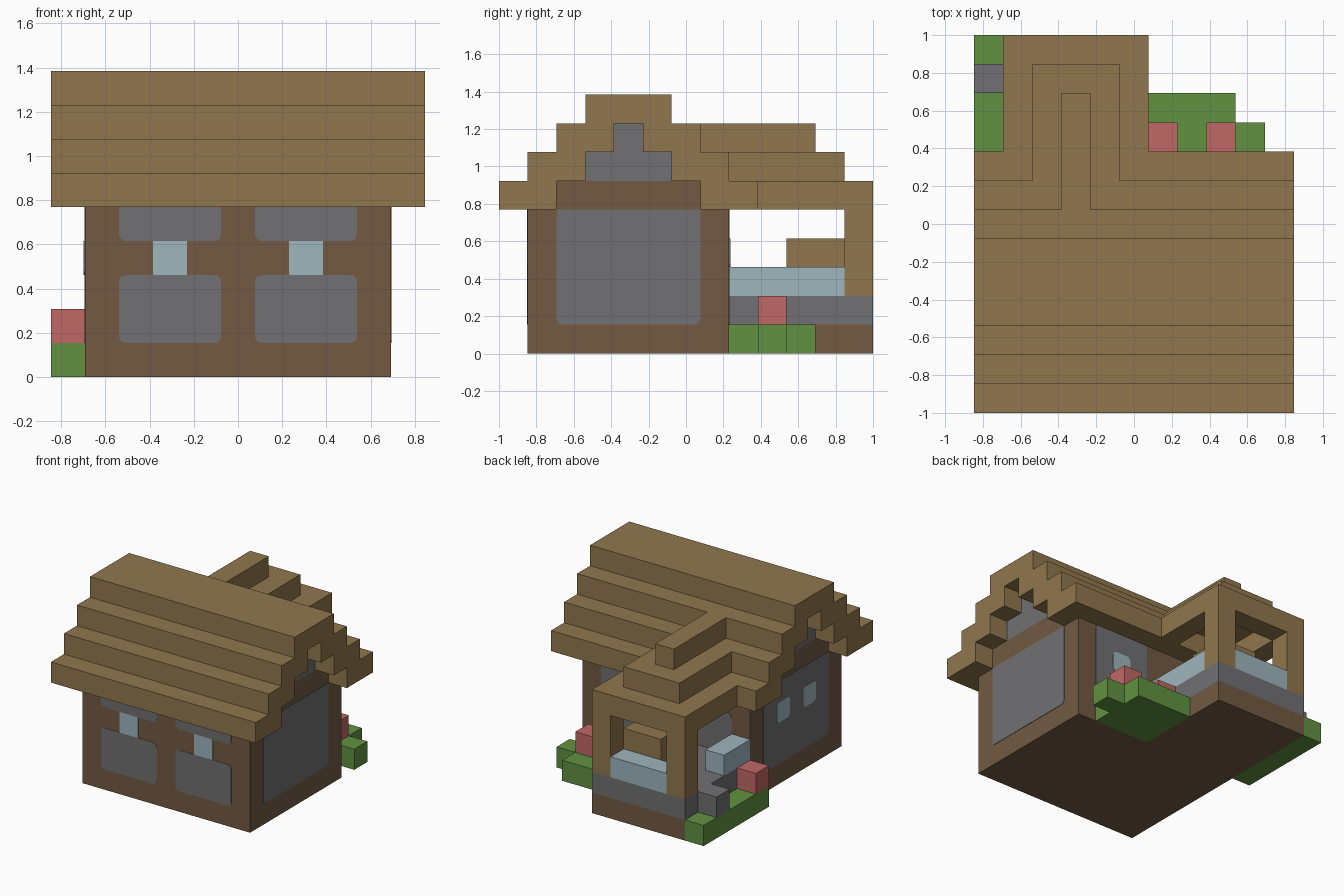
import bpy, bmesh, math
from mathutils import Vector

cube = bpy.data.objects.get("Cube")
if cube:
    bpy.data.objects.remove(cube, do_unlink=True)

U = 2 / 13  # size of one block


def material(name, rgb):
    lin = [(c / 255 / 12.92) if c < 11 else ((c / 255 + 0.055) / 1.055) ** 2.4 for c in rgb]
    m = bpy.data.materials.new(name)
    m.use_nodes = True
    m.diffuse_color = (*lin, 1)
    m.node_tree.nodes["Principled BSDF"].inputs["Base Color"].default_value = (*lin, 1)
    return m


wood = material("roof wood", (144, 119, 78))
brown = material("dark wall wood", (114, 90, 66))
grey = material("stone grey", (113, 112, 114))
blue = material("glass blue", (158, 182, 190))
red = material("flower red", (192, 104, 101))
green = material("leaf green", (97, 145, 65))


def point(i, j, k):
    """Block grid corner to world position."""
    return Vector(((i - 5.5) * U, (j - 6.5) * U, k * U))


def finish(name, bm, mat):
    bmesh.ops.recalc_face_normals(bm, faces=bm.faces)
    me = bpy.data.meshes.new(name)
    bm.to_mesh(me)
    bm.free()
    me.materials.append(mat)
    ob = bpy.data.objects.new(name, me)
    bpy.context.collection.objects.link(ob)


def blocks(name, mat, *boxes):
    """Boxes given as (x range, y range, z range) in block units."""
    bm = bmesh.new()
    for spans in boxes:
        a = point(*[s[0] for s in spans])
        b = point(*[s[1] for s in spans])
        vs = bmesh.ops.create_cube(bm, size=1)["verts"]
        for v in vs:
            v.co = [(a[n] + b[n]) / 2 + v.co[n] * (b[n] - a[n]) for n in range(3)]
    finish(name, bm, mat)


def plate(name, mat, side, across, up, layer=1, r=0.2, round_top=True):
    """Thin plate on a house wall, with rounded corners."""
    (a0, a1), (z0, z1) = across, up
    outline = []
    corners = [(a1, z1, -1, -1), (a0, z1, 1, -1), (a0, z0, 1, 1), (a1, z0, -1, 1)]
    for n, (a, z, sa, sz) in enumerate(corners):
        if r == 0 or (n < 2 and not round_top):
            outline.append((a, z))
            continue
        for s in range(4):
            t = math.radians(n * 90 + s * 30)
            outline.append((a + sa * r + r * math.cos(t), z + sz * r + r * math.sin(t)))
    wall = {"front": 1, "back": 8, "left": 10, "right": 1}[side]
    normal = {"front": (0, -1, 0), "back": (0, 1, 0), "left": (1, 0, 0), "right": (-1, 0, 0)}[side]
    bm = bmesh.new()
    vs = [bm.verts.new(point(a, wall, z) if side in ("front", "back") else point(wall, a, z))
          for a, z in outline]
    face = bm.faces.new(vs)
    ext = bmesh.ops.extrude_face_region(bm, geom=[face])["geom"]
    bmesh.ops.translate(bm, vec=Vector(normal) * 0.003 * layer,
                        verts=[g for g in ext if isinstance(g, bmesh.types.BMVert)])
    finish(name, bm, mat)


# House body and stepped gables
blocks("house_walls", brown, ((1, 10), (1, 8), (0, 5)), ((1, 10), (2, 7), (5, 6)))
blocks("gable_stone", grey, ((1, 10), (3, 6), (6, 7)), ((1, 10), (4, 5), (7, 8)))

# Main roof: mirrored steps and a ridge
steps = []
for s in range(3):
    steps += [((0, 11), (s, s + 2), (5 + s, 6 + s)), ((0, 11), (7 - s, 9 - s), (5 + s, 6 + s))]
blocks("main_roof", wood, *steps, ((0, 11), (3, 6), (8, 9)))

# Porch roof: open ring below two stepped layers
blocks("porch_roof", wood,
       ((1, 2), (9, 13), (5, 6)), ((5, 6), (9, 13), (5, 6)), ((2, 5), (12, 13), (5, 6)),
       ((2, 5), (8, 12), (6, 7)), ((3, 4), (7, 11), (7, 8)))

# Porch base, posts, glass rail and table
blocks("porch_base", brown, ((1, 6), (8, 13), (0, 1)))
blocks("porch_floor", grey, ((1, 6), (8, 13), (1, 2)))
blocks("porch_posts", wood, *[((i, i + 1), (12, 13), (2, 5)) for i in (1, 5)])
blocks("porch_glass", blue, ((2, 5), (12, 13), (2, 3)), ((5, 6), (8, 12), (2, 3)),
       ((1, 2), (8, 10), (2, 3)))
blocks("porch_table", wood, ((3, 5), (10, 12), (2, 4)))
blocks("porch_step", grey, ((0, 1), (11, 12), (1, 2)))

# Stone panels and windows on the walls
for n, i in enumerate((2, 6)):
    tag = ("right", "left")[n]
    plate("front_lower_panel_" + tag, grey, "front", (i, i + 3), (1, 3))
    plate("front_upper_panel_" + tag, grey, "front", (i, i + 3), (4, 5), round_top=False)
    plate("front_window_" + tag, blue, "front", (i + 1, i + 2), (3, 4), r=0)
plate("back_panel_left", grey, "back", (6, 9), (1, 5))
plate("back_window_left", blue, "back", (7, 8), (3, 4), layer=2)
plate("back_panel_right", grey, "back", (2, 5), (2, 4))
plate("left_panel", grey, "left", (2, 7), (1, 5), round_top=False)
plate("right_panel", grey, "right", (2, 7), (1, 5), round_top=False)
for j in (3, 5):
    plate("right_window", blue, "right", (j, j + 1), (3, 4), layer=2)

# Bushes and flowers
blocks("left_bush", green, ((6, 9), (8, 11), (0, 1)), ((9, 10), (9, 10), (0, 1)))
blocks("left_flowers", red, *[((i, i + 1), (9, 10), (1, 2)) for i in (6, 8)])
blocks("right_bush", green, ((0, 1), (8, 13), (0, 1)))
blocks("right_flower", red, ((0, 1), (8, 9), (1, 2)))
